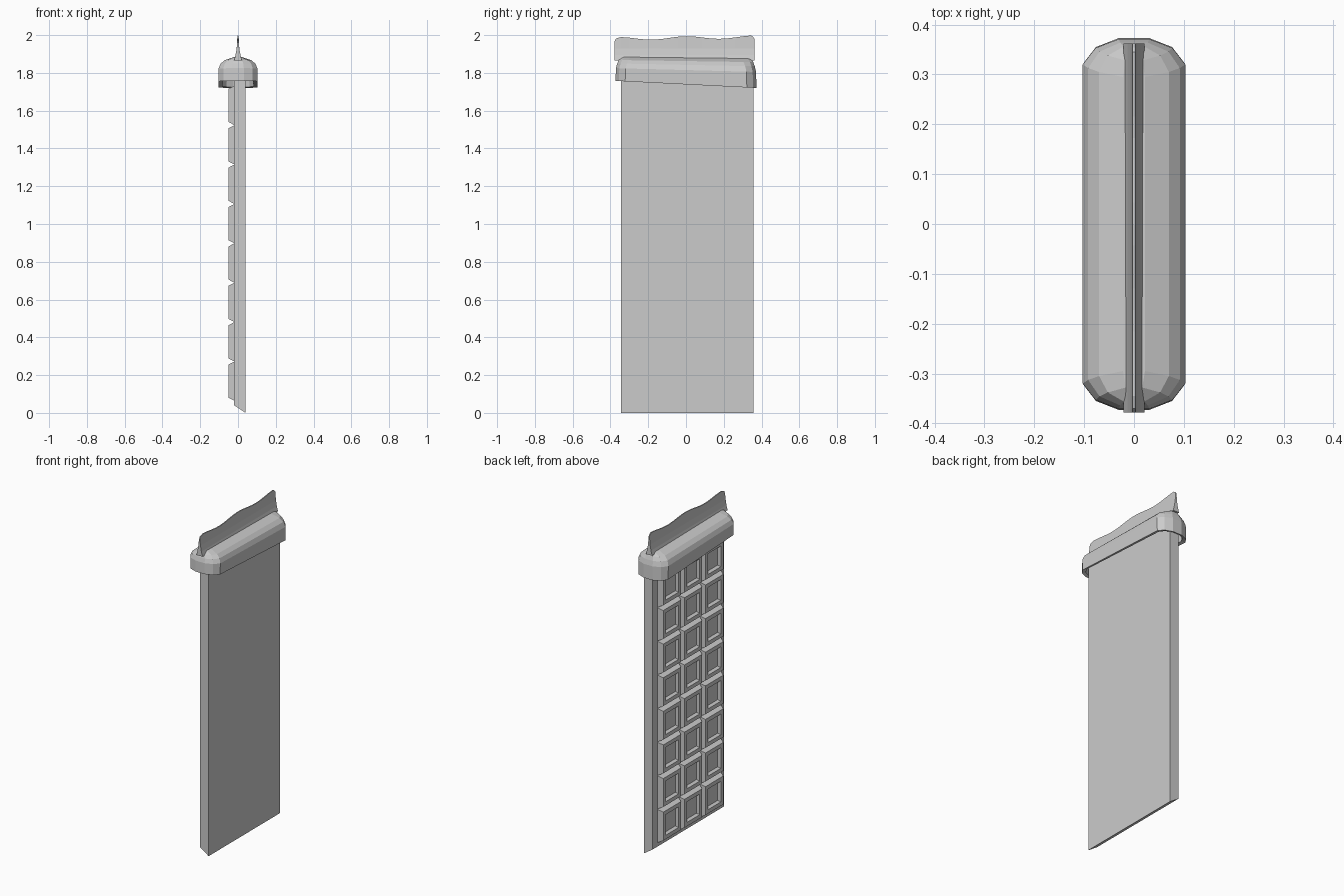
import bpy
import bmesh
import math

cube = bpy.data.objects.get("Cube")
if cube:
    bpy.data.objects.remove(cube, do_unlink=True)

grey = bpy.data.materials.new("plain grey")
grey.use_nodes = True
grey.diffuse_color = (0.6, 0.6, 0.6, 1)
grey.node_tree.nodes["Principled BSDF"].inputs["Base Color"].default_value = (0.6, 0.6, 0.6, 1)


def make_object(name, bm):
    bmesh.ops.recalc_face_normals(bm, faces=bm.faces)
    mesh = bpy.data.meshes.new(name)
    bm.to_mesh(mesh)
    bm.free()
    mesh.materials.append(grey)
    obj = bpy.data.objects.new(name, mesh)
    bpy.context.collection.objects.link(obj)
    return obj


def loft(bm, rings, cap_start=True, cap_end=True):
    """Skin a list of equal-length closed rings."""
    loops = [[bm.verts.new(p) for p in ring] for ring in rings]
    for a, b in zip(loops, loops[1:]):
        for i in range(len(a)):
            j = (i + 1) % len(a)
            bm.faces.new((a[i], a[j], b[j], b[i]))
    if cap_start:
        bm.faces.new(loops[0])
    if cap_end:
        bm.faces.new(loops[-1])


# Flat backing slab with a slanted lower end
bm = bmesh.new()
profile = [(-0.02, 0.04), (0.04, 0.0), (0.04, 1.81), (-0.02, 1.81)]
loft(bm, [[(x, y, z) for x, z in profile] for y in (-0.345, 0.357)])
make_object("bar_slab", bm)


# Bevelled squares with sunken centres
def square(x, y, z, hy, hz):
    return [(x, y + sy * hy, z + sz * hz)
            for sy, sz in ((-1, -1), (1, -1), (1, 1), (-1, 1))]


bm = bmesh.new()
pitch_y, pitch_z = 0.207, 0.2085
for row in range(8):
    for col in (-1, 0, 1):
        y, z = col * pitch_y, 0.168 + row * pitch_z
        steps = [(-0.019, 0.103, 0.104), (-0.05, 0.087, 0.088),
                 (-0.05, 0.063, 0.064), (-0.034, 0.054, 0.055)]
        loft(bm, [square(x, y, z, hy, hz) for x, hy, hz in steps], cap_start=False)
make_object("bar_squares", bm)


# Hollow wrapper cap with rounded ends and a sloping lower rim
def outline(w, l, z_front, z_back):
    quarter = [(1, 0.055), (0.75, 0.022), (0.3, 0.004)]
    right = [(w * f, l - d) for f, d in quarter]
    back = right + [(-x, y) for x, y in reversed(right)]
    pts = back + [(-x, -y) for x, y in back]
    return [(x, y, z_front + (z_back - z_front) * (y + l) / (2 * l)) for x, y in pts]


bm = bmesh.new()
loft(bm, [
    outline(0.075, 0.362, 1.81, 1.80),
    outline(0.082, 0.364, 1.765, 1.725),
    outline(0.102, 0.377, 1.758, 1.72),
    outline(0.103, 0.375, 1.825, 1.805),
    outline(0.092, 0.368, 1.85, 1.835),
    outline(0.07, 0.36, 1.868, 1.857),
    outline(0.022, 0.35, 1.884, 1.876),
])
make_object("wrapper_cap", bm)


# Thin crimped fin with a wavy top edge
def fin_section(y, top):
    half = [(0.021, 1.865), (0.013, 1.895), (0.007, 1.93), (0.003, top)]
    return [(x, y, z) for x, z in half] + [(-x, y, z) for x, z in reversed(half)]


def wave(y):
    slope = 1.986 + 0.012 * y
    return slope + 0.008 * math.cos(2 * math.pi * y / 0.36)


bm = bmesh.new()
stations = [-0.345 + 0.69 * i / 16 for i in range(17)]
sections = [fin_section(-0.378, 1.968), fin_section(-0.37, 1.982)]
sections += [fin_section(y, wave(y)) for y in stations]
sections += [fin_section(0.354, 1.992), fin_section(0.362, 1.98)]
loft(bm, sections)
make_object("wrapper_fin", bm)
